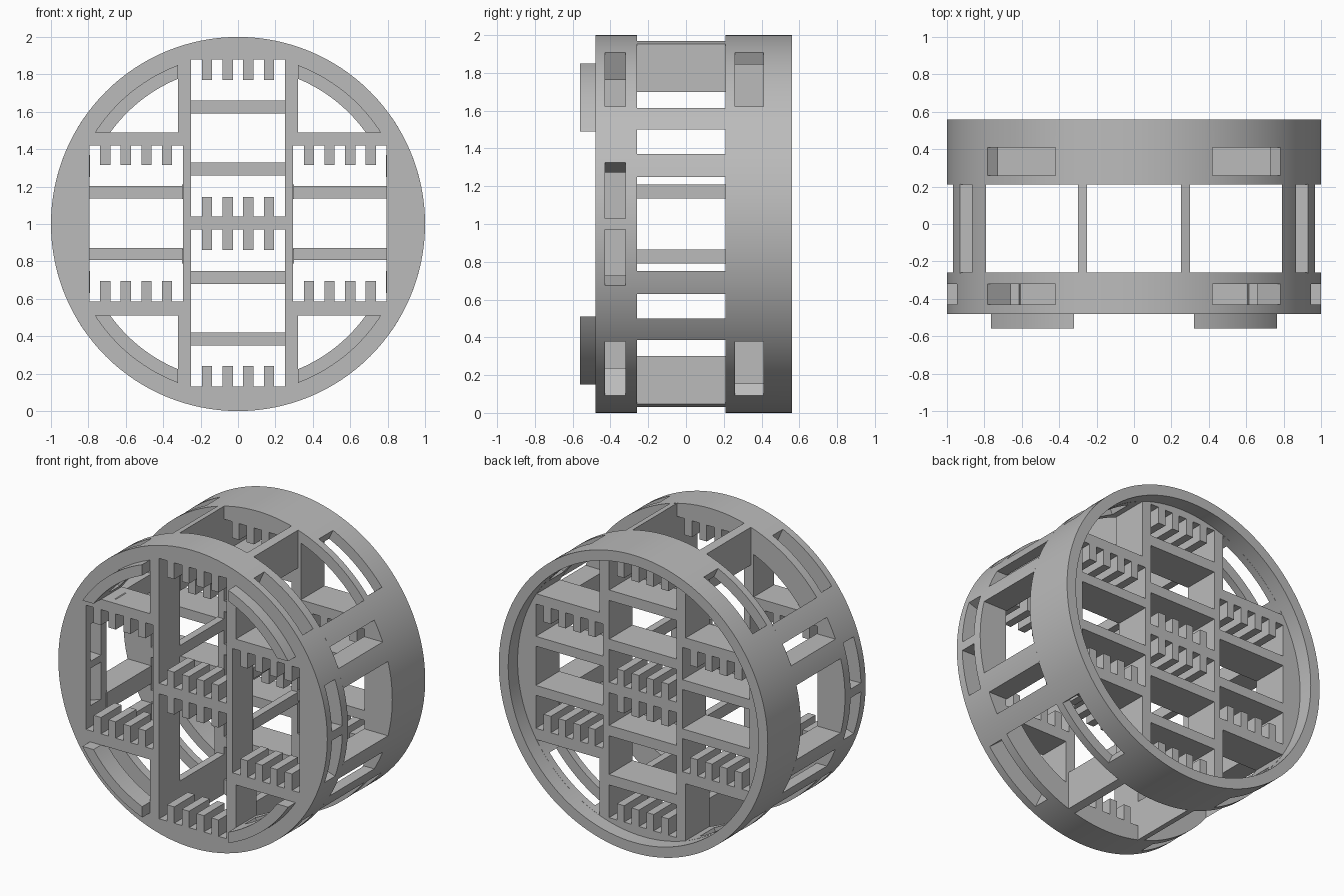
import bpy, bmesh, math

if "Cube" in bpy.data.objects:
    bpy.data.objects.remove(bpy.data.objects["Cube"])

mat = bpy.data.materials.new("plain grey")
mat.diffuse_color = (0.5, 0.5, 0.5, 1)
mat.use_nodes = True
mat.node_tree.nodes["Principled BSDF"].inputs["Base Color"].default_value = mat.diffuse_color
QUADS = [(1, 1), (-1, 1), (-1, -1), (1, -1)]


def prisms(name, items):
    """Object made of prisms; each item is (outline in x and height above the hub, y0, y1)."""
    bm = bmesh.new()
    for pts, y0, y1 in items:
        a = [bm.verts.new((x, y0, z + 1)) for x, z in pts]
        b = [bm.verts.new((x, y1, z + 1)) for x, z in pts]
        bm.faces.new(a)
        bm.faces.new(b[::-1])
        for i in range(len(a)):
            j = (i + 1) % len(a)
            bm.faces.new((a[j], a[i], b[i], b[j]))
    bmesh.ops.recalc_face_normals(bm, faces=bm.faces)
    me = bpy.data.meshes.new(name)
    bm.to_mesh(me)
    bm.free()
    me.materials.append(mat)
    ob = bpy.data.objects.new(name, me)
    bpy.context.collection.objects.link(ob)
    return ob


def arc(r, a0, a1, n=20):
    return [(r * math.cos(a0 + (a1 - a0) * i / n), r * math.sin(a0 + (a1 - a0) * i / n))
            for i in range(n + 1)]


def circle(r):
    return arc(r, 0, 2 * math.pi, 128)[:-1]


def box(x0, x1, z0, z1):
    return [(x0, z0), (x1, z0), (x1, z1), (x0, z1)]


def flip(pts, sx, sz):
    return [(x * sx, z * sz) for x, z in pts]


def corner_arc(r):
    """Arc limited by the upright at x .32 and the crossbar at .49 above the hub."""
    return arc(r, math.asin(.49 / r), math.acos(.32 / r))


def slot(d0, d1, r0):
    a, b = math.radians(d0), math.radians(d1)
    return arc(r0, a, b, 10) + arc(1.1, b, a, 10)


def smooth(ob):
    bpy.ops.object.select_all(action='DESELECT')
    ob.select_set(True)
    bpy.context.view_layer.objects.active = ob
    bpy.ops.object.shade_smooth_by_angle(angle=math.radians(25))


def cut(ob, cutters):
    bpy.context.view_layer.objects.active = ob
    for c in cutters:
        m = ob.modifiers.new("cut", 'BOOLEAN')
        m.operation, m.solver, m.object = 'DIFFERENCE', 'EXACT', c
        bpy.ops.object.modifier_apply(modifier=m.name)
        bpy.data.objects.remove(c)
    smooth(ob)


# Cell openings shared by both discs
CELLS = [box(-.25, .25, .04, .88), box(-.25, .25, -.87, -.03),
         box(.295, .795, -.415, .42), box(-.795, -.295, -.415, .42)]


def disc(name, y0, y1, s0, s1, r, rim=0, side_slots=False):
    ob = prisms(name, [(circle(1), y0, y1 + rim)])
    holes = CELLS + [flip([(.32, .49)] + corner_arc(r), *q) for q in QUADS]
    slots = [flip(slot(38.5, 65.2, r - .06), *q) for q in QUADS]
    if side_slots:
        slots += [flip(slot(1.7, 19, .76), *q) for q in QUADS]
    cutters = [prisms("cell_cutter", [(h, y0 - .1, y1 + .05) for h in holes]),
               prisms("slot_cutter", [(s, s0, s1) for s in slots])]
    if rim:
        cutters.append(prisms("bore_cutter", [(circle(.93), y1, y1 + 1)]))
    cut(ob, cutters)


disc("front_disc", -.48, -.26, -.43, -.32, .84, side_slots=True)
disc("back_disc", .21, .46, .26, .41, .929, rim=.10)

# Raised curved lips around the four corner openings
smooth(prisms("corner_lips", [
    (flip(corner_arc(.84) + corner_arc(.908)[::-1], *q), -.56, -.479) for q in QUADS]))

# Comb teeth: (centre x, root height, tip height)
COMBS = [(0, .885, .77), (0, .035, .145), (0, -.025, -.14), (0, -.875, -.76)]
COMBS += [(s * .545, a, b) for s in (1, -1) for a, b in ((.425, .315), (-.42, -.305))]
for name, y0, y1 in (("front_teeth", -.48, -.26), ("back_teeth", .21, .46)):
    prisms(name, [(box(cx + o - .027, cx + o + .027, min(a, b), max(a, b)), y0, y1)
                  for cx, a, b in COMBS for o in (-.165, -.055, .055, .165)])

# Crossbars in the back disc cells
bars = [box(-.255, .255, z - .035, z + .035) for z in (.625, .295, -.285, -.615)]
bars += [box(cx - .255, cx + .255, z - .033, z + .033)
         for cx in (-.545, .545) for z in (.17, -.16)]
prisms("back_crossbars", [(b, .21, .46) for b in bars])

# Uprights joining the discs at top and bottom, and rails near the hub
ribs = [flip([(.25, .70), (.30, .70), (.30, .954), (.25, .968)], *q) for q in QUADS]
ribs += [flip(box(.25, .30, .135, .21), *q) for q in QUADS]
prisms("joining_ribs", [(r, -.265, .215) for r in ribs])

# Curved side struts joining the discs
struts = []
for q in QUADS:
    for z0, z1 in ((.25, .37), (.50, .613)):
        struts.append(flip([(.79, z1 - .001), (.79, z0)]
                           + arc(1, math.asin(z0), math.asin(z1), 6), *q))
smooth(prisms("side_struts", [(s, -.265, .215) for s in struts]))
